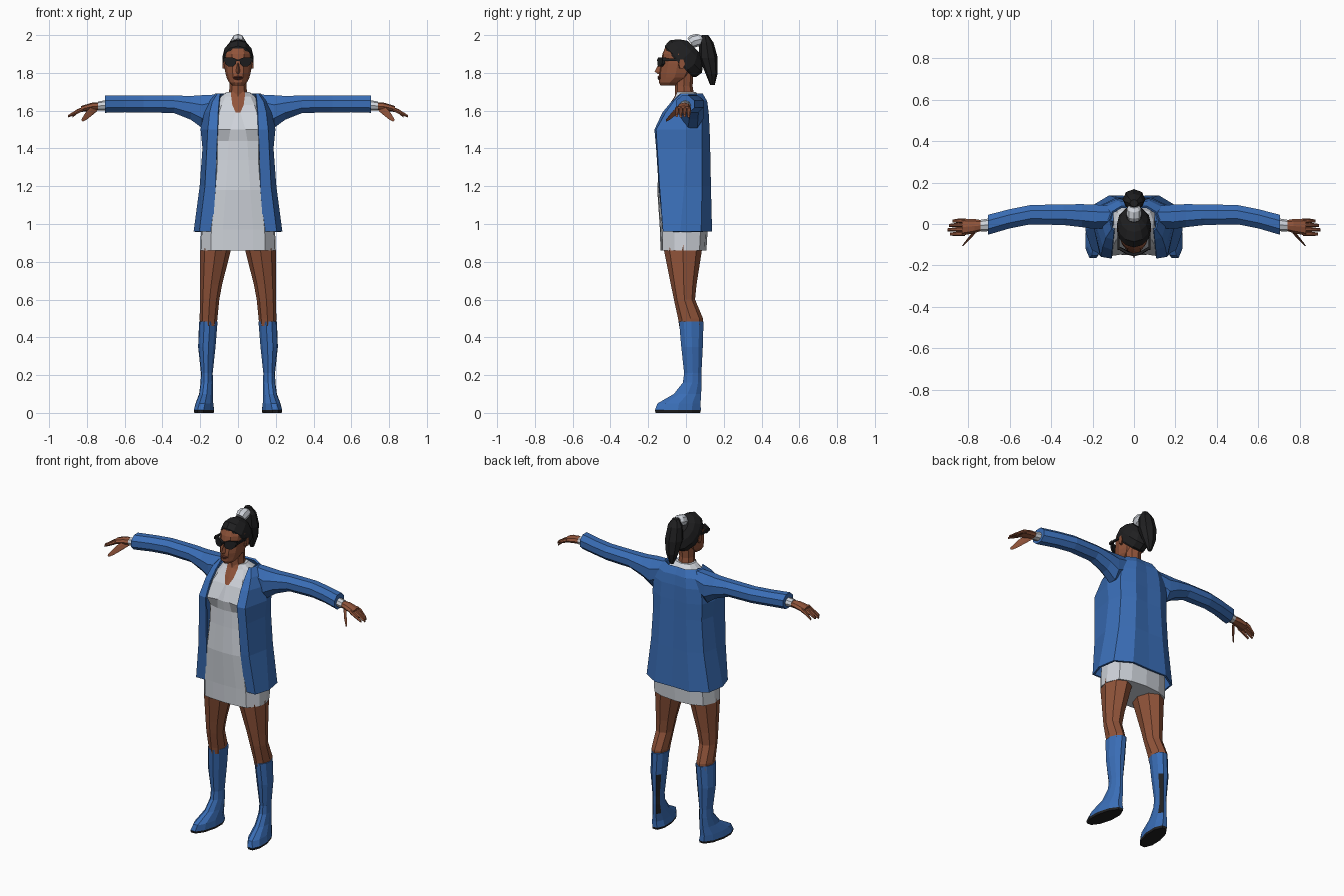
import bpy, bmesh, math
from mathutils import Vector as V


def colour(name, r, g, b):
    m = bpy.data.materials.new(name)
    m.diffuse_color = (r, g, b, 1)
    return m


BLUE = colour("denim blue", 0.042, 0.155, 0.47)
SKIN = colour("brown skin", 0.28, 0.088, 0.042)
LIP = colour("dark lip", 0.16, 0.045, 0.03)
WHITE = colour("soft white", 0.62, 0.65, 0.70)
BLACK = colour("black", 0.014, 0.014, 0.015)


def ring(c, u, v, n=8, phase=0.0):
    """Elliptical ring around c spanned by u and v."""
    c, u, v = V(c), V(u), V(v)
    return [c + u * math.cos(phase + 2 * math.pi * i / n) + v * math.sin(phase + 2 * math.pi * i / n)
            for i in range(n)]


def loft(name, rings, mats, closed=True, caps=True, mirror=False, rule=None, thick=0):
    """Skin a list of rings; rule(centre, normal) picks the material slot."""
    bm = bmesh.new()
    rows = [[bm.verts.new(p) for p in r] for r in rings]
    n = len(rows[0])
    for a, b in zip(rows, rows[1:]):
        for j in range(n if closed else n - 1):
            k = (j + 1) % n
            bm.faces.new((a[j], a[k], b[k], b[j]))
    if caps:
        bm.faces.new(rows[0][::-1])
        bm.faces.new(rows[-1])
    if closed:
        bmesh.ops.recalc_face_normals(bm, faces=bm.faces)
    bm.normal_update()
    if rule:
        for f in bm.faces:
            f.material_index = rule(f.calc_center_median(), f.normal)
    me = bpy.data.meshes.new(name)
    bm.to_mesh(me)
    bm.free()
    for m in mats:
        me.materials.append(m)
    ob = bpy.data.objects.new(name, me)
    bpy.context.collection.objects.link(ob)
    if mirror:
        mod = ob.modifiers.new("mirror", 'MIRROR')
        mod.use_clip = True
    if thick:
        mod = ob.modifiers.new("thickness", 'SOLIDIFY')
        mod.thickness = thick
        mod.offset = -1
    return ob


def z_rings(rows, n=8, shear=0.0):
    """Horizontal rings from (z, cx, cy, rx, ry)."""
    return [ring((x, y, z), (rx, 0, 0), (-shear * ry, ry, 0), n) for z, x, y, rx, ry in rows]


def x_rings(rows, n=8, phase=0.0):
    """Rings along x from (x, cy, cz, ry, rz)."""
    return [ring((x, y, z), (0, ry, 0), (0, 0, rz), n, phase) for x, y, z, ry, rz in rows]


def box(name, a, b, mat, mirror=False):
    """Axis-aligned box between two corners."""
    (x0, y0, z0), (x1, y1, z1) = a, b
    rows = [[(x0, y0, z), (x1, y0, z), (x1, y1, z), (x0, y1, z)] for z in (z0, z1)]
    return loft(name, rows, [mat], mirror=mirror)


# Legs
loft("leg", z_rings([(.46, .157, .028, .044, .064), (.50, .156, .024, .047, .066),
                     (.60, .15, -.008, .051, .056), (.68, .142, -.012, .058, .068),
                     (.86, .119, -.016, .081, .10), (.93, .11, -.01, .085, .10)]),
     [SKIN], mirror=True)

# Boots: dark soles and a dark panel on the inner back of the calf
panel = V((-.5, .86, 0)).normalized()
loft("boot", z_rings([(0, .18, -.043, .05, .124), (.014, .18, -.043, .053, .128)], 10, .15)
     + z_rings([(.05, .178, -.037, .047, .12), (.10, .169, .008, .037, .076),
                (.16, .165, .033, .033, .052), (.21, .165, .036, .031, .048),
                (.35, .165, .032, .046, .06), (.485, .157, .028, .049, .068)], 10, .1),
     [BLUE, BLACK], mirror=True,
     rule=lambda c, n: int(c.z < .012 or (.06 < c.z < .37 and n.dot(panel) > .88)))

# Dress: half outline from front centre to back centre, with a V neck in skin
dress = []
for z, rx, yf, yb, xn, d in [
        (.86, .20, -.135, .108, .08, .012), (.97, .196, -.138, .115, .08, .012),
        (1.18, .165, -.152, .105, .065, .015), (1.34, .15, -.142, .10, .055, .018),
        (1.44, .15, -.138, .10, .05, .02), (1.50, .15, -.148, .10, .04, -.006),
        (1.59, .14, -.115, .10, .012, .008), (1.63, .12, -.09, .092, .03, .015),
        (1.675, .092, -.06, .078, .036, .02), (1.70, .058, -.05, .05, .036, .02)]:
    w = yb - yf
    dress.append([(0, yf, z), (xn, yf + .004, z), (.72 * rx, yf + d, z), (.97 * rx, yf + .3 * w, z),
                  (rx, yf + .55 * w, z), (.85 * rx, yb - .15 * w, z), (.5 * rx, yb - .01, z), (0, yb, z)])
loft("dress", dress, [WHITE, SKIN], closed=False, mirror=True,
     rule=lambda c, n: int(c.z > 1.595 and c.x < .022 and c.y < 0 and n.z < .95))

# Open jacket: half outline from front edge to back centre
levels = [
    (.96, [(.135, -.122), (.205, -.122), (.235, -.03), (.217, .08), (.12, .138), (0, .135)]),
    (1.2, [(.118, -.145), (.175, -.14), (.203, -.01), (.182, .085), (.10, .132), (0, .128)]),
    (1.4, [(.112, -.158), (.165, -.152), (.188, 0), (.168, .085), (.09, .128), (0, .12)]),
    (1.5, [(.108, -.167), (.16, -.158), (.198, 0), (.172, .085), (.09, .125), (0, .118)]),
    (1.59, [(.105, -.125), (.15, -.108), (.185, 0), (.165, .085), (.085, .12), (0, .115)]),
    (1.65, [(.10, -.075), (.135, -.065), (.16, .02), (.14, .08), (.075, .112), (0, .105)]),
    (1.692, [(.095, -.03), (.108, -.025), (.118, .02), (.105, .06), (.06, .088), (0, .085)])]
loft("jacket", [[(x, y, z) for x, y in pts] for z, pts in levels], [BLUE],
     closed=False, caps=False, mirror=True, thick=.012)

# Sleeves, cuffs
loft("sleeve", x_rings([(.10, .035, 1.625, .055, .066), (.19, .035, 1.595, .064, .094),
                        (.25, .04, 1.615, .06, .068), (.34, .045, 1.634, .054, .05),
                        (.50, .045, 1.636, .05, .049), (.60, .025, 1.636, .05, .048),
                        (.705, -.004, 1.634, .052, .049)], 8, math.pi / 8), [BLUE], mirror=True)
loft("cuff", x_rings([(.68, -.002, 1.63, .032, .028), (.74, -.008, 1.625, .028, .024)]),
     [WHITE], mirror=True)

# Hands: palm, four curled fingers, thumb
loft("palm", x_rings([(.72, -.006, 1.625, .022, .019), (.77, -.01, 1.622, .034, .021),
                      (.83, -.015, 1.609, .041, .016)]), [SKIN], mirror=True)
for i in range(4):
    y = .016 - .021 * i
    reach = (.045, .062, .07, .058)[i]
    loft("finger", x_rings([(.815, y, 1.612, .0115, .012), (.82 + reach * .5, y, 1.600 - .002 * i, .011, .011),
                            (.83 + reach, y - .002, 1.570 + .003 * (i % 2), .007, .007)], 6), [SKIN], mirror=True)
loft("thumb", [ring(c, (0.6 * r, -.1 * r, r), (r * .8, -.6 * r, -.3 * r), 6) for c, r in [
    ((.755, -.02, 1.615), .017), ((.79, -.065, 1.585), .016), ((.808, -.085, 1.565), .012),
    ((.823, -.103, 1.55), .007)]], [SKIN], mirror=True)

# Neck
loft("neck", z_rings([(1.64, 0, -.005, .06, .06), (1.69, 0, -.008, .048, .05),
                      (1.73, 0, -.012, .045, .047), (1.80, 0, -.01, .048, .05)]), [SKIN])

# Head: half outline from face centre to back centre
head = []
for z, yf, yb, hw in [(1.732, -.134, -.05, .028), (1.75, -.143, -.025, .048), (1.775, -.142, .02, .06),
                      (1.80, -.142, .035, .067), (1.85, -.134, .045, .074), (1.90, -.125, .05, .076),
                      (1.93, -.112, .045, .066), (1.95, -.06, .03, .04)]:
    w = yb - yf
    head.append([(0, yf, z), (.42 * hw, yf + .007, z), (.8 * hw, yf + .22 * w, z), (hw, yf + .5 * w, z),
                 (.8 * hw, yf + .82 * w, z), (0, yb, z)])
loft("head", head, [SKIN], closed=False, mirror=True)

# Face details
nose = [[(0, -.12, 1.853), (.008, -.12, 1.853), (0, -.141, 1.853)],
        [(0, -.12, 1.808), (.017, -.125, 1.808), (0, -.166, 1.808)],
        [(0, -.12, 1.795), (.016, -.125, 1.795), (0, -.15, 1.795)]]
loft("nose", nose, [SKIN], mirror=True)
lips = [[(0, y, z), (w, y + .012, z), (w, -.125, z), (0, -.125, z)]
        for z, y, w in [(1.763, -.145, .015), (1.769, -.151, .024), (1.774, -.147, .026),
                        (1.779, -.152, .022), (1.785, -.145, .008)]]
loft("lips", lips, [LIP], mirror=True)
loft("ear", x_rings([(.066, -.028, 1.843, .014, .024), (.083, -.022, 1.847, .016, .028)], 6),
     [SKIN], mirror=True)

# Sunglasses
outline = [(.007, 1.872), (.012, 1.846), (.025, 1.834), (.052, 1.834), (.068, 1.848), (.076, 1.882), (.03, 1.882)]
loft("lens", [[(x, y + 5.5 * x * x, z) for x, z in outline] for y in (-.152, -.138)], [BLACK], mirror=True)
box("glasses_bridge", (-.012, -.154, 1.862), (.012, -.14, 1.872), BLACK)
box("glasses_temple", (.071, -.125, 1.862), (.08, -.02, 1.875), BLACK, mirror=True)

# Swept-back hair: rings tilted from forehead down to nape
hair = []
for y, z, length, width in [(-.037, 1.852, .106, .076), (-.03, 1.860, .118, .081), (0, 1.887, .122, .082),
                            (.025, 1.915, .09, .066), (.042, 1.935, .05, .038)]:
    hair.append(ring((0, y, z), (width, 0, 0), (0, .7 * length, -.7 * length), 12))
loft("hair", hair, [BLACK])

# Hair tie and ponytail
loft("hair_tie", [ring((0, y, z), (r, 0, 0), (0, -.55 * r, .83 * r), 8) for y, z, r in
                  [(.025, 1.958, .03), (.045, 1.97, .036), (.075, 1.978, .034), (.09, 1.98, .024)]], [WHITE])
loft("ponytail", z_rings([(1.735, 0, .14, .012, .012), (1.80, 0, .135, .04, .033), (1.88, 0, .118, .055, .05),
                          (1.96, 0, .108, .046, .038), (2.0, 0, .1, .02, .018)]), [BLACK])
